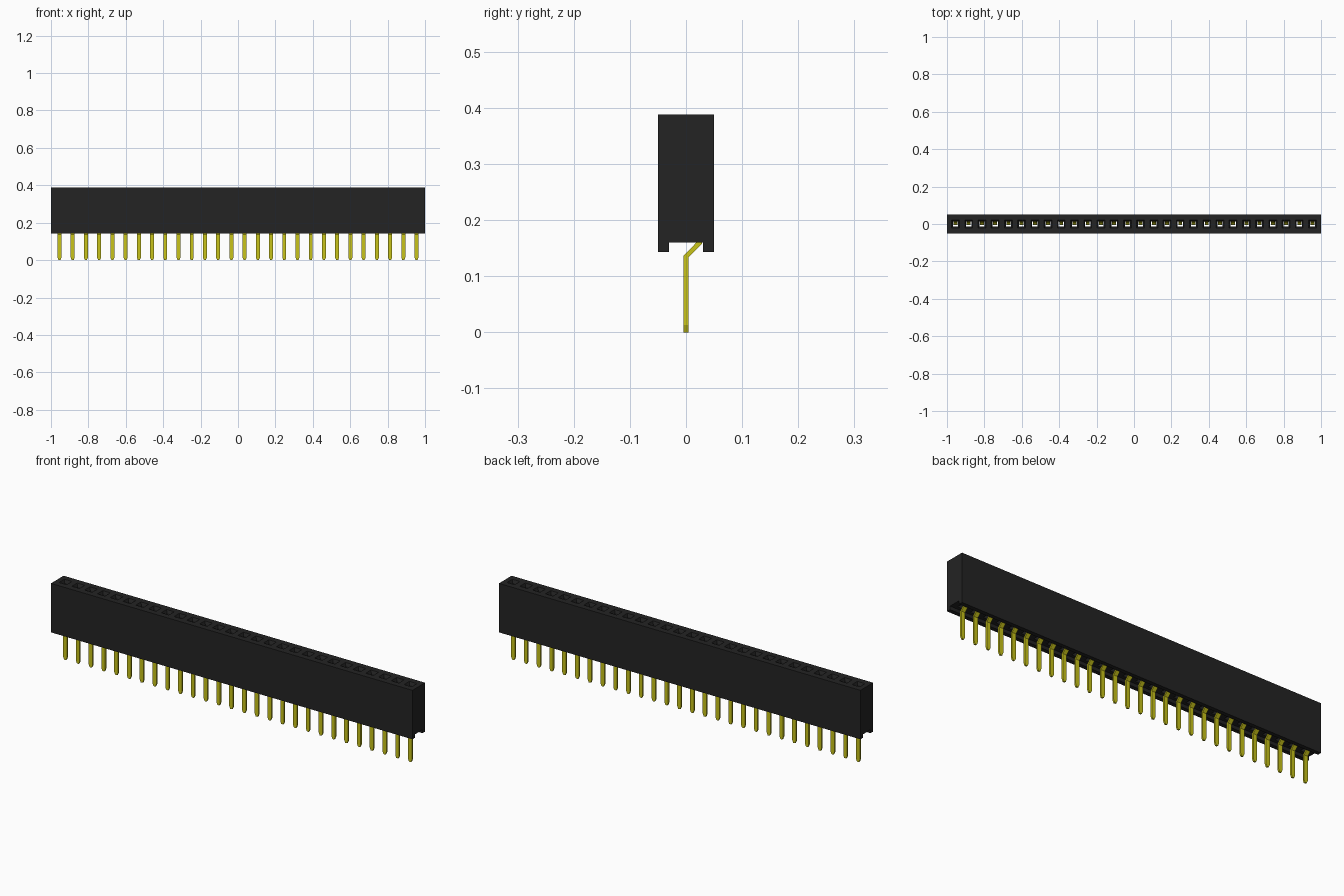
import bpy, bmesh, math
from mathutils import Vector

cube = bpy.data.objects.get("Cube")
if cube:
    bpy.data.objects.remove(cube, do_unlink=True)

COUNT, PITCH = 28, 0.0707
FIRST = -PITCH * (COUNT - 1) / 2
TOP, CEILING, BOTTOM = 0.388, 0.16, 0.143


def material(name, rgb):
    m = bpy.data.materials.new(name)
    m.use_nodes = True
    m.diffuse_color = (*rgb, 1)
    bsdf = m.node_tree.nodes["Principled BSDF"]
    bsdf.inputs["Base Color"].default_value = (*rgb, 1)
    bsdf.inputs["Roughness"].default_value = 0.6
    return m


def finish(name, bm, mat):
    bmesh.ops.remove_doubles(bm, verts=bm.verts, dist=1e-5)
    bmesh.ops.recalc_face_normals(bm, faces=bm.faces)
    mesh = bpy.data.meshes.new(name)
    bm.to_mesh(mesh)
    bm.free()
    mesh.materials.append(mat)
    ob = bpy.data.objects.new(name, mesh)
    bpy.context.collection.objects.link(ob)
    return ob


black = material("black plastic", (0.017, 0.017, 0.017))
gold = material("yellow metal", (0.58, 0.55, 0.01))


def rect(bm, x0, x1, y0, y1, z):
    return [bm.verts.new(p) for p in
            ((x0, y0, z), (x1, y0, z), (x1, y1, z), (x0, y1, z))]


# Housing: one socket cell per contact, open through to the channel underneath
bm = bmesh.new()
profile = [(-0.03, CEILING), (-0.03, BOTTOM), (-0.05, BOTTOM), (-0.05, TOP)]
for i in range(COUNT):
    cx = FIRST + i * PITCH
    x0 = -1.0 if i == 0 else cx - PITCH / 2
    x1 = 1.0 if i == COUNT - 1 else cx + PITCH / 2
    # top face, funnel, throat, inner cavity, channel ceiling
    rings = [rect(bm, x0, x1, -0.05, 0.05, TOP),
             rect(bm, cx - 0.021, cx + 0.021, -0.021, 0.021, TOP),
             rect(bm, cx - 0.014, cx + 0.014, -0.014, 0.014, TOP - 0.014),
             rect(bm, cx - 0.014, cx + 0.014, -0.014, 0.014, TOP - 0.025),
             rect(bm, cx - 0.016, cx + 0.016, -0.014, 0.0295, TOP - 0.026),
             rect(bm, cx - 0.016, cx + 0.016, -0.014, 0.0295, CEILING),
             rect(bm, x0, x1, -0.03, 0.03, CEILING)]
    for a, b in zip(rings, rings[1:]):
        for k in range(4):
            n = (k + 1) % 4
            bm.faces.new((a[k], a[n], b[n], b[k]))
    # channel legs and outer walls on both sides
    for s in (1, -1):
        for (ya, za), (yb, zb) in zip(profile, profile[1:]):
            bm.faces.new([bm.verts.new(p) for p in (
                (x0, s * ya, za), (x1, s * ya, za),
                (x1, s * yb, zb), (x0, s * yb, zb))])
# end walls
for x in (-1.0, 1.0):
    outline = profile + [(-y, z) for y, z in reversed(profile)]
    bm.faces.new([bm.verts.new((x, y, z)) for y, z in outline])
finish("socket_housing", bm, black)

# Contact: flat strip bent along a path, as (y, z, half width)
path = [(0, 0, 0.005), (0, 0.013, 0.0105), (0, 0.135, 0.0105),
        (0.0245, 0.16, 0.0105), (0.0245, 0.2, 0.013),
        (0.013, 0.32, 0.010), (0.019, 0.352, 0.010)]
HALF = 0.0042
bm = bmesh.new()
sections = []
for i, (y, z, w) in enumerate(path):
    here = Vector((y, z))
    dirs = []
    if i > 0:
        dirs.append((here - Vector(path[i - 1][:2])).normalized())
    if i < len(path) - 1:
        dirs.append((Vector(path[i + 1][:2]) - here).normalized())
    t = sum(dirs, Vector((0, 0))).normalized()
    n = Vector((t.y, -t.x)) * (HALF / t.dot(dirs[0]))  # mitred thickness
    sections.append([bm.verts.new((sx * w, y + sn * n.x, z + sn * n.y))
                     for sx, sn in ((-1, -1), (1, -1), (1, 1), (-1, 1))])
for a, b in zip(sections, sections[1:]):
    for k in range(4):
        n = (k + 1) % 4
        bm.faces.new((a[k], a[n], b[n], b[k]))
bm.faces.new(sections[0])
bm.faces.new(sections[-1])
pins = finish("contact_pins", bm, gold)
pins.location.x = FIRST

# Repeat the contact along the row
row = pins.modifiers.new("row", 'ARRAY')
row.count = COUNT
row.use_relative_offset = False
row.use_constant_offset = True
row.constant_offset_displace = (PITCH, 0, 0)
